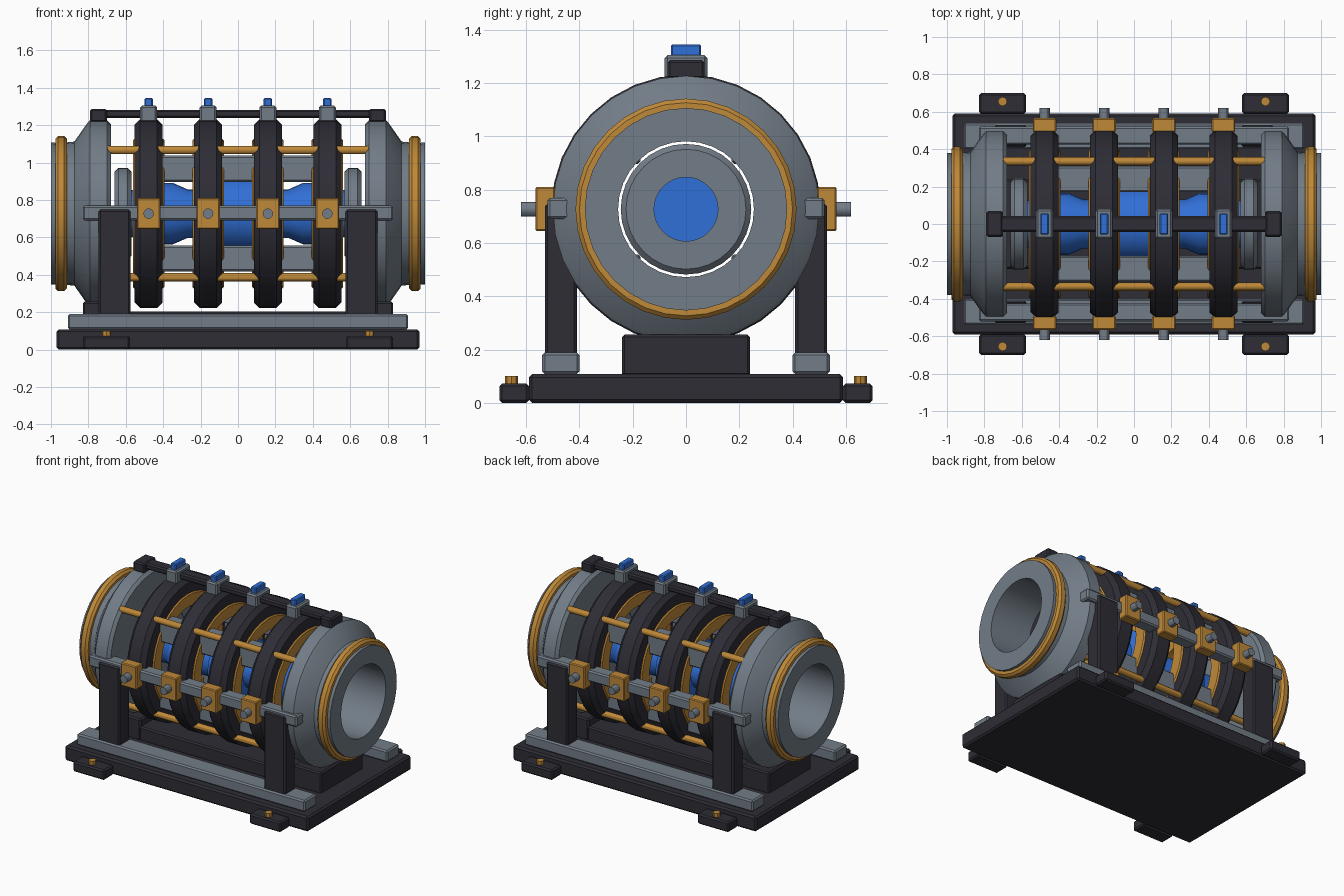
import bpy, bmesh, math
from mathutils import Matrix, Vector

cube = bpy.data.objects.get("Cube")
if cube:
    bpy.data.objects.remove(cube, do_unlink=True)

AXIS = 0.727                      # height of the cylinder axis
RINGS = (-0.478, -0.16, 0.16, 0.478)
SIDES = (-1, 1)


def material(name, rgb):
    m = bpy.data.materials.new(name)
    m.use_nodes = True
    m.diffuse_color = (*rgb, 1)
    bsdf = next(n for n in m.node_tree.nodes if n.type == 'BSDF_PRINCIPLED')
    bsdf.inputs["Base Color"].default_value = (*rgb, 1)
    return m


DARK = material("dark charcoal", (0.027, 0.026, 0.036))
STEEL = material("steel grey", (0.17, 0.205, 0.245))
GOLD = material("brass", (0.52, 0.25, 0.04))
BLUE = material("core blue", (0.03, 0.16, 0.68))


def finish(name, bm, mat, smooth=False):
    bmesh.ops.recalc_face_normals(bm, faces=bm.faces)
    mesh = bpy.data.meshes.new(name)
    bm.to_mesh(mesh)
    bm.free()
    mesh.materials.append(mat)
    ob = bpy.data.objects.new(name, mesh)
    bpy.context.collection.objects.link(ob)
    if smooth:
        bpy.ops.object.select_all(action='DESELECT')
        ob.select_set(True)
        bpy.context.view_layer.objects.active = ob
        bpy.ops.object.shade_smooth_by_angle(angle=math.radians(30))
    return ob


def box(name, mat, x, y, z, bevel=0.01):
    """Bevelled box from (min, max) ranges."""
    bm = bmesh.new()
    bmesh.ops.create_cube(bm, size=1)
    size = Vector([b - a for a, b in (x, y, z)])
    mid = Vector([(a + b) / 2 for a, b in (x, y, z)])
    bmesh.ops.transform(bm, matrix=Matrix.Translation(mid) @ Matrix.Diagonal((*size, 1)), verts=bm.verts)
    bmesh.ops.bevel(bm, geom=bm.edges[:], offset=bevel, segments=1, affect='EDGES')
    return finish(name, bm, mat)


def span(mid, width):
    return (mid - width / 2, mid + width / 2)


def lathe(name, mat, profile, closed=True, sides=32, flip=1):
    """Revolve (x, radius) points about the long axis."""
    bm = bmesh.new()
    loops = []
    for x, r in profile:
        loops.append([bm.verts.new((flip * x, r * math.cos(t), AXIS + r * math.sin(t)))
                      for t in (math.tau * i / sides for i in range(sides))])
    pairs = list(zip(loops, loops[1:]))
    if closed:
        pairs.append((loops[-1], loops[0]))
    else:
        bm.faces.new(loops[0])
        bm.faces.new(loops[-1])
    for a, b in pairs:
        for i in range(sides):
            j = (i + 1) % sides
            bm.faces.new((a[i], a[j], b[j], b[i]))
    return finish(name, bm, mat, smooth=True)


def annulus(name, mat, mid, width, inner, outer, chamfer):
    a, b = span(mid, width)
    return lathe(name, mat, [(a, inner), (b, inner), (b, outer - chamfer), (b - chamfer, outer),
                             (a + chamfer, outer), (a, outer - chamfer)])


def rod(name, mat, center, radius, length, direction, sides=12):
    bm = bmesh.new()
    bmesh.ops.create_cone(bm, cap_ends=True, segments=sides, radius1=radius, radius2=radius, depth=length)
    turn = Vector((0, 0, 1)).rotation_difference(Vector(direction)).to_matrix().to_4x4()
    bmesh.ops.transform(bm, matrix=Matrix.Translation(center) @ turn, verts=bm.verts)
    return finish(name, bm, mat, smooth=True)


# Base plate, cradle beam and end saddles
box("base_plate", DARK, (-0.97, 0.97), (-0.59, 0.59), (0, 0.108), 0.012)
box("cradle_beam", DARK, (-0.62, 0.62), (-0.24, 0.24), (0.1, 0.205))
for s in SIDES:
    box("end_saddle", DARK, span(s * 0.72, 0.22), (-0.24, 0.24), (0.1, 0.257))

# Side rails, feet, pillars
for s in SIDES:
    box("floor_rail", STEEL, (-0.91, 0.91), span(s * 0.47, 0.14), (0.108, 0.19))
    box("clamp_rail", STEEL, (-0.83, 0.83), span(s * 0.472, 0.096), (0.69, 0.77))
    for e in SIDES:
        box("foot_tab", DARK, span(e * 0.703, 0.25), span(s * 0.645, 0.11), (0, 0.073))
        rod("foot_bolt", GOLD, (e * 0.703, s * 0.655, 0.083), 0.025, 0.035, (0, 0, 1), 8)
        box("pillar", DARK, span(e * 0.66, 0.17), span(s * 0.47, 0.12), (0.18, 0.748))

# Coil rings with brass liners, side clamps and top clips
for x in RINGS:
    annulus("coil_ring", DARK, x, 0.15, 0.39, 0.505, 0.03)
    annulus("coil_liner", GOLD, x, 0.168, 0.31, 0.40, 0.008)
    for s in SIDES:
        box("side_clamp", GOLD, span(x, 0.125), span(s * 0.528, 0.075), (0.645, 0.811), 0.006)
        rod("clamp_bolt", STEEL, (x, s * 0.585, AXIS), 0.028, 0.07, (0, 1, 0))
    box("top_clip", STEEL, span(x, 0.09), (-0.08, 0.08), (1.2, 1.305))
    box("indicator_light", BLUE, span(x, 0.045), (-0.057, 0.057), (1.3, 1.345), 0.006)

# Diagonal tie rods and inner support bars
for sy in SIDES:
    for sz in SIDES:
        rod("tie_rod", GOLD, (0, sy * 0.335, AXIS + sz * 0.34), 0.022, 1.4, (1, 0, 0))
        box("inner_bar", STEEL, (-0.5, 0.5), span(sy * 0.24, 0.14), span(AXIS + sz * 0.24, 0.14))

# Top spine
box("top_spine", DARK, (-0.78, 0.78), (-0.042, 0.042), (1.238, 1.282))
for e in SIDES:
    box("spine_end", DARK, span(e * 0.745, 0.09), (-0.07, 0.07), (1.215, 1.287))

# Blue core, stepped along its length
half = [(0.1, 0.205), (0.13, 0.13), (0.27, 0.13), (0.35, 0.165), (0.44, 0.165), (0.5, 0.125), (0.64, 0.125)]
lathe("energy_core", BLUE, [(-x, r) for x, r in reversed(half)] + half, closed=False, sides=24)

# Hollow end caps, inner collars and brass rims
CAP = [(0.68, 0.255), (0.68, 0.48), (0.70, 0.5), (0.79, 0.5), (0.805, 0.485), (0.875, 0.385),
       (0.93, 0.38), (0.93, 0.37), (0.985, 0.38), (1.0, 0.38), (1.0, 0.255)]
for e in SIDES:
    lathe("end_cap", STEEL, CAP, flip=e)
    annulus("end_rim", GOLD, e * 0.946, 0.062, 0.36, 0.415, 0.015)
    lathe("core_collar", STEEL, [(0.57, 0.12), (0.57, 0.225), (0.59, 0.245), (0.64, 0.245),
                                 (0.66, 0.225), (0.66, 0.12)], flip=e)
